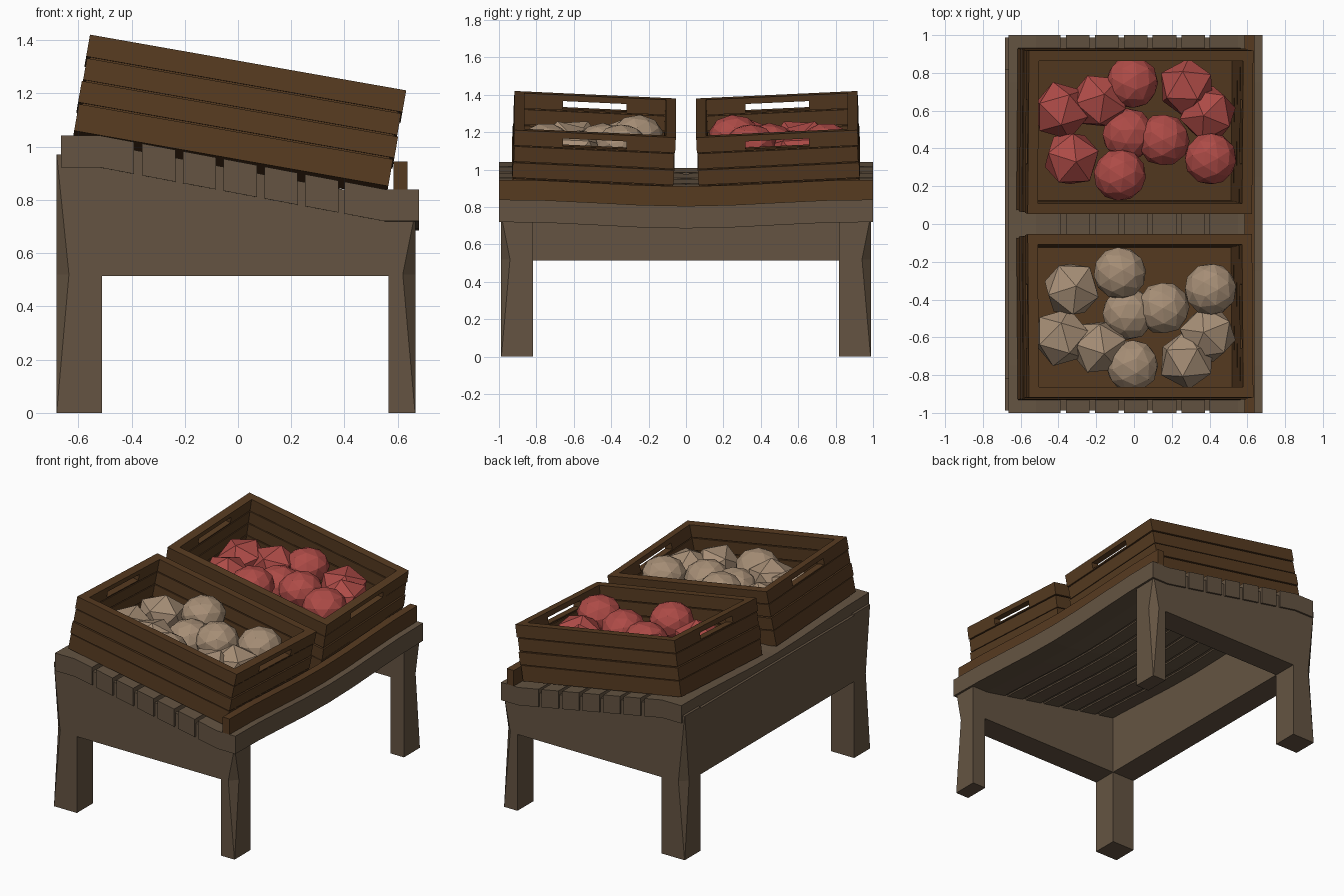
import bpy, bmesh, math
from mathutils import Matrix, Vector

old = bpy.data.objects.get("Cube")
if old:
    bpy.data.objects.remove(old, do_unlink=True)


def material(name, rgb):
    m = bpy.data.materials.new(name)
    m.use_nodes = True
    m.diffuse_color = (*rgb, 1)
    m.node_tree.nodes["Principled BSDF"].inputs["Base Color"].default_value = (*rgb, 1)
    return m


GREY = material("weathered wood", (0.128, 0.088, 0.054))
BROWN = material("crate wood", (0.094, 0.043, 0.0147))
RED = material("red produce", (0.42, 0.07, 0.062))
BEIGE = material("beige produce", (0.38, 0.27, 0.18))


def finish(name, bm, mat):
    bmesh.ops.recalc_face_normals(bm, faces=bm.faces)
    me = bpy.data.meshes.new(name)
    bm.to_mesh(me)
    bm.free()
    me.materials.append(mat)
    ob = bpy.data.objects.new(name, me)
    bpy.context.collection.objects.link(ob)


def box(bm, lo, hi, mat=Matrix()):
    lo, hi = Vector(lo), Vector(hi)
    size = Matrix.Diagonal((*(hi - lo), 1))
    bmesh.ops.create_cube(bm, size=1, matrix=mat @ Matrix.Translation((lo + hi) / 2) @ size)


def loft(bm, rings):
    """Skin a list of closed rings and cap both ends."""
    loops = [[bm.verts.new(p) for p in r] for r in rings]
    for a, b in zip(loops, loops[1:]):
        for i in range(len(a)):
            j = (i + 1) % len(a)
            bm.faces.new((a[i], a[j], b[j], b[i]))
    bm.faces.new(loops[0])
    bm.faces.new(loops[-1])


def sag(y):
    return -0.034 * (0.5 + 0.5 * math.cos(math.pi * min(abs(y) / 0.95, 1)))


def sagging_board(name, profile, mat, half=1.0, steps=8):
    """Extrude an x-z profile along y, drooping in the middle."""
    bm = bmesh.new()
    ys = [half * (2 * i / steps - 1) for i in range(steps + 1)]
    loft(bm, [[(x, y, z + sag(y)) for x, z in profile] for y in ys])
    finish(name, bm, mat)


# Sloping table top: seven slats with the end ones levelling off
def top_z(x):
    return 1.042 - 0.202 * min(max((x + 0.52) / 1.07, 0), 1)


THICK = 0.12
edges = [(-0.665, -0.39)] + [(-0.36 + 0.153 * i, -0.235 + 0.153 * i) for i in range(5)] + [(0.40, 0.68)]
for n, (a, b) in enumerate(edges):
    xs = [a] + [x for x in (-0.52, 0.55) if a < x < b] + [b]
    ring = [(x, top_z(x)) for x in xs] + [(x, top_z(x) - THICK) for x in reversed(xs)]
    sagging_board(f"table_slat_{n + 1}", ring, GREY)

# Board closing the gaps between slats
under = [(x, top_z(x) - d) for x, d in ((-0.5, 0.03), (0.5, 0.03), (0.5, 0.11), (-0.5, 0.11))]
sagging_board("slat_backing", under, GREY, 0.985)

# Stop rail along the low edge
sagging_board("stop_rail", [(0.585, 0.82), (0.637, 0.82), (0.637, 0.945), (0.585, 0.945)], BROWN)

# Legs with the outer corner shaved off at mid height
DEEP, FACE = 0.817, 0.988
for sx, inner, outer, top in ((-1, 0.51, 0.682, 0.97), (1, 0.565, 0.666, 0.75)):
    for sy in (-1, 1):
        bm = bmesh.new()
        rings = []
        for z, cut in ((0, 0.001), (0.52, 0.047), (top, 0.001)):
            rings.append([(sx * x, sy * y, z) for x, y in
                          ((inner, DEEP), (outer, DEEP), (outer, FACE - cut),
                           (outer - cut, FACE), (inner, FACE))])
        loft(bm, rings)
        finish(f"leg_{'left' if sx > 0 else 'right'}_{'back' if sy > 0 else 'front'}", bm, GREY)

# Thick aprons flush with the legs: two tapered sides and one tall end
for sy, side in ((-1, "front"), (1, "back")):
    bm = bmesh.new()
    prof = [(-0.512, 0.515), (0.567, 0.515)] + [(x, top_z(x) - 0.03) for x in (0.567, 0.55, -0.512)]
    loft(bm, [[(x, sy * y, z) for x, z in prof] for y in (DEEP, FACE)])
    finish(f"apron_{side}", bm, GREY)
bm = bmesh.new()
box(bm, (-0.682, -DEEP, 0.515), (-0.51, DEEP, 0.96))
finish("apron_end", bm, GREY)

# Slatted crates, tilted with the table top
L, W, H, T = 0.603, 0.432, 0.366, 0.054
ROWS = (0, 0.108, 0.195, 0.283, H + 0.006)
GAP = 0.006
SLOT, SLOT_LO, SLOT_HI = 0.17, 0.291, 0.333


def crate(name, side):
    place = (Matrix.Translation((-0.029, side * 0.503, 0.936)) @ Matrix.Rotation(math.radians(10), 4, 'Y')
             @ Matrix.Rotation(side * math.radians(2.7), 4, 'X'))
    bm = bmesh.new()
    box(bm, (-L + 0.02, -W + 0.02, 0.0), (L - 0.02, W - 0.02, 0.03), place)
    for r, (z0, above) in enumerate(zip(ROWS, ROWS[1:])):
        z1 = above - GAP
        inset = 0.004 * ((r + 1) % 2)
        w = W - T
        for s in (-1, 1):
            # long wall plank
            ya, yb = sorted((s * (W - inset), s * w))
            box(bm, (-L + inset, ya, z0), (L - inset, yb, z1), place)
            # end wall plank, the top one cut by a hand slot
            xa, xb = sorted((s * (L - inset), s * (L - T)))
            if above < H:
                box(bm, (xa, -w, z0), (xb, w, z1), place)
            else:
                box(bm, (xa, -w, z0), (xb, w, SLOT_LO), place)
                box(bm, (xa, -w, SLOT_HI), (xb, w, z1), place)
                box(bm, (xa, -w, SLOT_LO), (xb, -SLOT, SLOT_HI), place)
                box(bm, (xa, SLOT, SLOT_LO), (xb, w, SLOT_HI), place)
    # backing strips behind the plank gaps
    for s in (-1, 1):
        ya, yb = sorted((s * (W - 0.016), s * (W - 0.044)))
        box(bm, (-L + 0.02, ya, 0), (L - 0.02, yb, SLOT_LO - 0.003), place)
        xa, xb = sorted((s * (L - 0.016), s * (L - 0.044)))
        box(bm, (xa, -W + 0.02, 0), (xb, W - 0.02, SLOT_LO - 0.003), place)
    finish(name, bm, BROWN)


# Faceted, slightly flattened produce: x, distance from centre line, top height, facet level
PILE = [(-0.385, 0.60, 1.26, 1), (-0.185, 0.65, 1.25, 1), (-0.01, 0.75, 1.25, 2), (0.28, 0.72, 1.20, 1),
        (0.39, 0.585, 1.20, 1), (-0.03, 0.475, 1.23, 2), (0.155, 0.445, 1.25, 2), (0.405, 0.345, 1.245, 2),
        (-0.33, 0.345, 1.26, 1), (-0.075, 0.26, 1.295, 2)]
FLAT = 0.82


def produce(name, side, mat):
    for n, (x, y, top, level) in enumerate(PILE):
        radius = 0.14 if level == 2 else 0.158
        bm = bmesh.new()
        turn = Matrix.Rotation(n * 1.3, 4, 'Z') @ Matrix.Rotation(0.5 + n * 0.7, 4, 'X')
        squash = Matrix.Diagonal((1, 1, FLAT, 1))
        bmesh.ops.create_icosphere(bm, subdivisions=level, radius=radius,
                                   matrix=Matrix.Translation((x, y, top - 0.14 * FLAT)) @ squash @ turn)
        for v in bm.verts:
            v.co.y *= side
        finish(f"{name}_{n + 1}", bm, mat)


for side, place_name, fruit, mat in ((-1, "front", "beige_produce", BEIGE), (1, "back", "red_produce", RED)):
    crate(f"crate_{place_name}", side)
    produce(fruit, side, mat)
